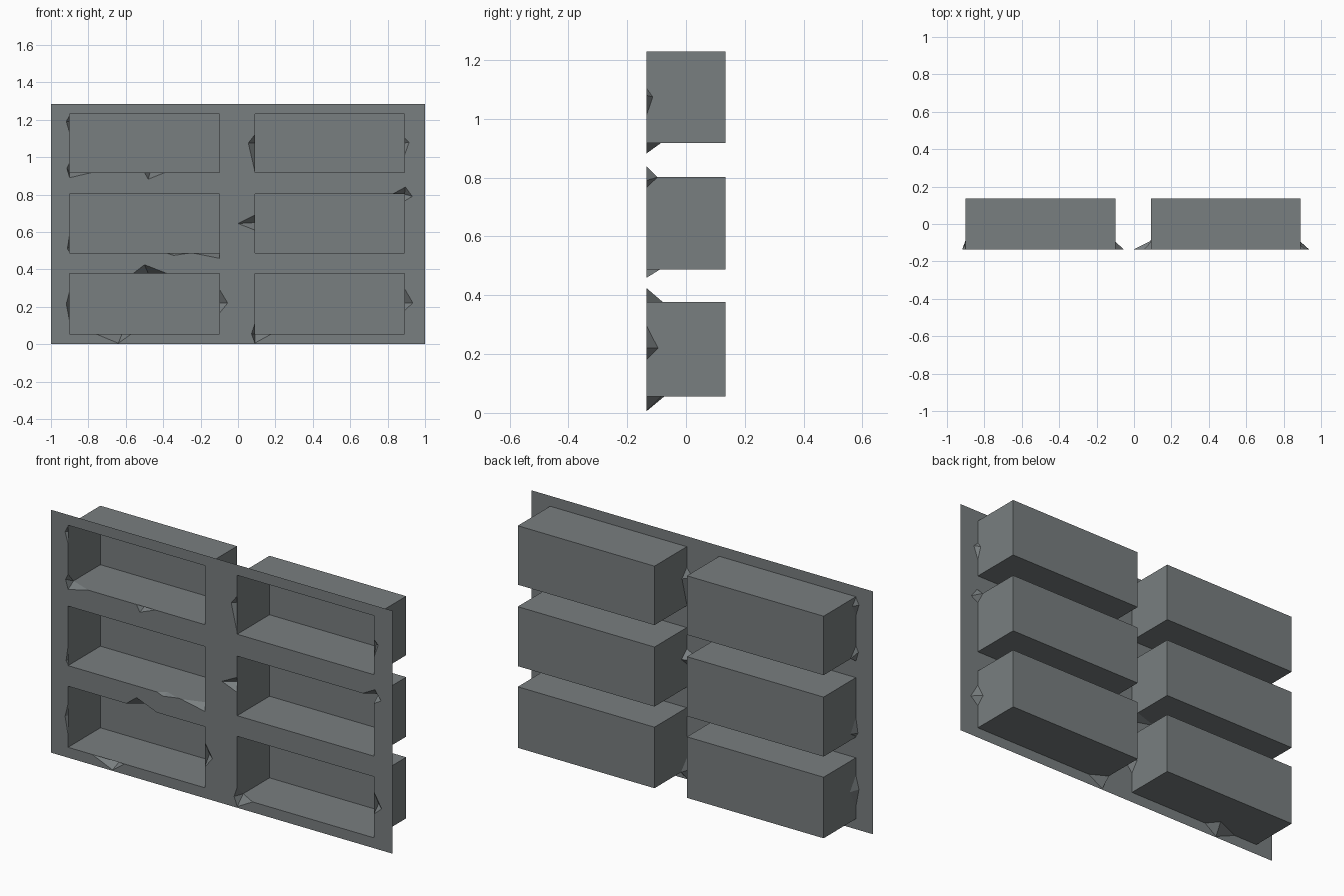
import bpy, bmesh
from mathutils import Vector

if "Cube" in bpy.data.objects:
    bpy.data.objects.remove(bpy.data.objects["Cube"])

FRONT, BACK = -0.135, 0.135
TOP = 1.285
LEFT, RIGHT = (-0.9, -0.1), (0.09, 0.89)
LOW, MID, HIGH = (0.055, 0.378), (0.487, 0.802), (0.918, 1.23)

grey = bpy.data.materials.new("stone grey")
grey.diffuse_color = (0.19, 0.21, 0.215, 1)
grey.use_nodes = True
grey.node_tree.nodes["Principled BSDF"].inputs["Base Color"].default_value = grey.diffuse_color


def chip(depth, foot, *path):
    """Broken edge: rim path on the plate, foot point set back on the wall."""
    return {"depth": depth, "foot": foot, "path": path}


# Each recess: columns, rows and chips for bottom, br, right, tr, top, tl, left, bl
recesses = {
    "top_left_recess": (LEFT, HIGH, {
        "bottom": [chip(.05, (-.47, .918), (-.5, .918), (-.48, .882), (-.39, .918))],
        "left": [chip(.03, (-.9, 1.19), (-.9, 1.225), (-.918, 1.19), (-.9, 1.13))],
        "bl": [chip(.045, None, (-.9, .97), (-.915, .94), (-.9, .89), (-.78, .918))]}),
    "top_right_recess": (RIGHT, HIGH, {
        "right": [chip(.022, (.89, 1.075), (.89, 1.01), (.915, 1.08), (.89, 1.105))],
        "left": [chip(.04, (.09, 1.075), (.09, 1.12), (.055, 1.075), (.09, .925))]}),
    "middle_left_recess": (LEFT, MID, {
        "bottom": [chip(.03, (-.34, .487), (-.38, .487), (-.345, .474), (-.26, .487))],
        "br": [chip(.045, None, (-.24, .487), (-.1, .459), (-.1, .497))],
        "left": [chip(.045, (-.9, .52), (-.9, .59), (-.912, .51), (-.9, .492))]}),
    "middle_right_recess": (RIGHT, MID, {
        "tr": [chip(.038, None, (.89, .765), (.932, .79), (.895, .84), (.825, .802))],
        "left": [chip(.045, (.09, .65), (.09, .69), (0, .645), (.09, .61))]}),
    "bottom_left_recess": (LEFT, LOW, {
        "bottom": [chip(.06, (-.62, .055), (-.76, .055), (-.64, .005), (-.57, .055))],
        "right": [chip(.04, (-.1, .22), (-.1, .165), (-.055, .22), (-.1, .295))],
        "top": [chip(.055, (-.48, .378), (-.38, .378), (-.5, .425), (-.56, .378))],
        "left": [chip(.05, (-.9, .215), (-.9, .285), (-.918, .215), (-.9, .12))]}),
    "bottom_right_recess": (RIGHT, LOW, {
        "right": [chip(.04, (.89, .22), (.89, .18), (.935, .22), (.89, .298))],
        "bl": [chip(.05, None, (.09, .11), (.072, .055), (.09, .006), (.18, .055))]}),
}


def finish(bm, name):
    """Turn faces towards the front and make the object."""
    bmesh.ops.recalc_face_normals(bm, faces=bm.faces[:])
    bm.normal_update()
    big = max(bm.faces, key=lambda f: f.calc_area() * abs(f.normal.y))
    if big.normal.y > 0:
        bmesh.ops.reverse_faces(bm, faces=bm.faces[:])
    mesh = bpy.data.meshes.new(name)
    bm.to_mesh(mesh)
    bm.free()
    mesh.materials.append(grey)
    bpy.context.collection.objects.link(bpy.data.objects.new(name, mesh))


def build_recess(name, cols, rows, chips):
    """Open box with notched rim; returns the rim outline for the plate."""
    (x0, x1), (z0, z1) = cols, rows
    corners = {"bl": (x0, z0), "br": (x1, z0), "tr": (x1, z1), "tl": (x0, z1)}
    order = ["bl", "bottom", "br", "right", "tr", "top", "tl", "left"]
    bm = bmesh.new()
    rim, line, marks = [], [], []      # plate outline, wall front edge, corner slots

    def vert(p, y):
        return bm.verts.new((p[0], y, p[1]))

    for slot in order:
        if slot in corners and slot not in chips:
            marks.append(len(line))
            line.append(vert(corners[slot], FRONT))
            rim.append(corners[slot])
        for c in chips.get(slot, []):
            foot = vert(c["foot"] or corners[slot], FRONT + c["depth"])
            edge = [vert(p, FRONT) for p in c["path"]]
            for a, b in zip(edge, edge[1:]):
                bm.faces.new((a, b, foot))
            if slot in corners:
                marks.append(len(line) + 1)
            line += [edge[0], foot, edge[-1]]
            rim += c["path"]
    # Walls and back
    back = [vert(corners[k], BACK) for k in ("bl", "br", "tr", "tl")]
    ring = line + line
    for i in range(4):
        start = marks[i]
        end = marks[i + 1] if i < 3 else marks[0] + len(line)
        bm.faces.new(ring[start:end + 1] + [back[(i + 1) % 4], back[i]])
    bm.faces.new(back)
    bmesh.ops.triangulate(bm, faces=[f for f in bm.faces if len(f.verts) > 4])
    finish(bm, name)
    return rim


# Front plate with six chipped openings
outlines = [[(-1, 0), (1, 0), (1, TOP), (-1, TOP)]]
for name, (cols, rows, chips) in recesses.items():
    outlines.append(build_recess(name, cols, rows, chips))
bm = bmesh.new()
edges = []
for outline in outlines:
    vs = [bm.verts.new((x, FRONT, z)) for x, z in outline]
    edges += [bm.edges.new((vs[i - 1], vs[i])) for i in range(len(vs))]
bmesh.ops.triangle_fill(bm, edges=edges, use_beauty=True, normal=Vector((0, -1, 0)))
finish(bm, "front_plate")
